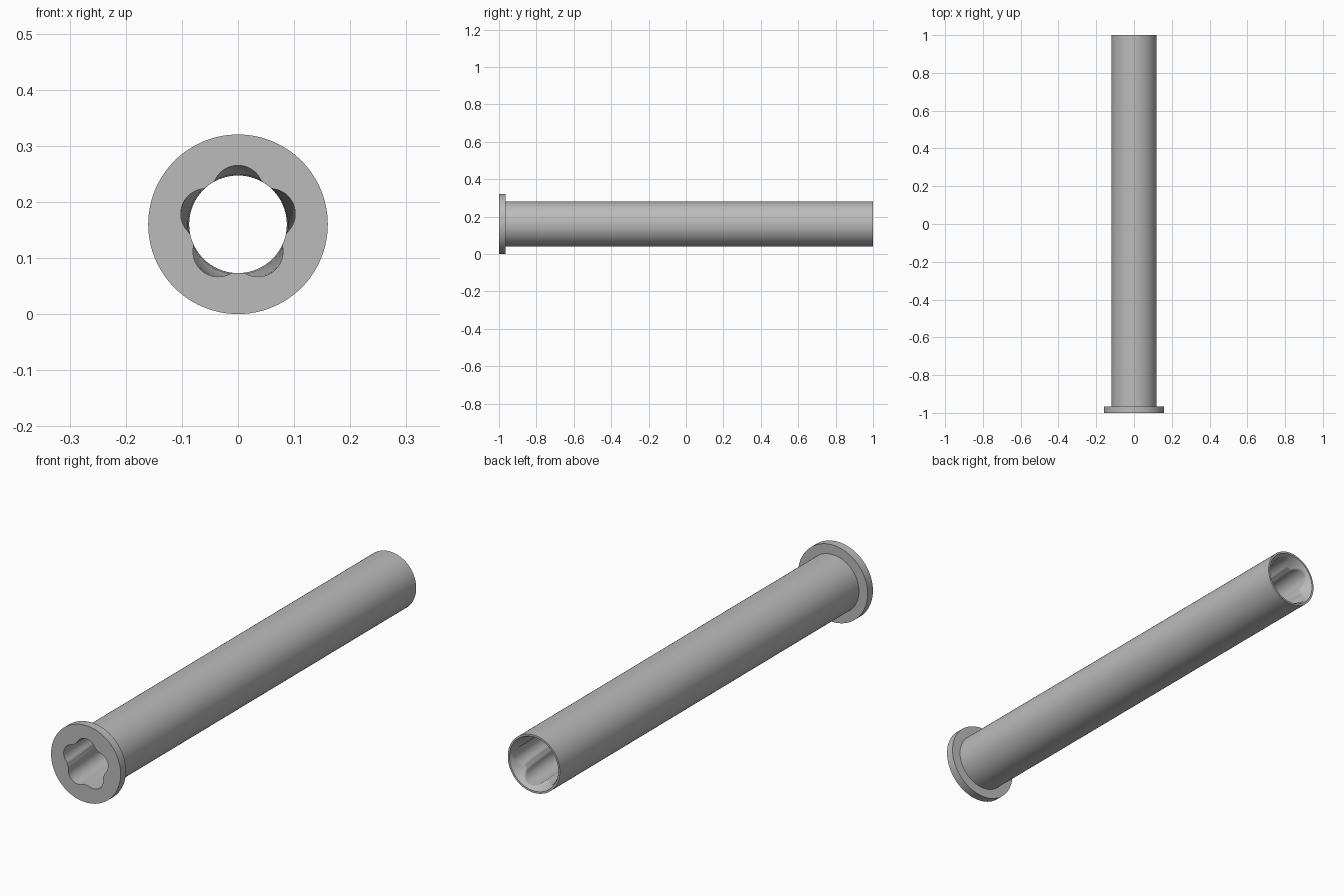
import bpy, bmesh
from math import sin, cos, pi, sqrt

if "Cube" in bpy.data.objects:
    bpy.data.objects.remove(bpy.data.objects["Cube"], do_unlink=True)

SEGMENTS = 120
AXIS_Z = 0.16
TUBE_R, FLANGE_R = 0.12, 0.16
FLANGE_BACK = -0.965
LAND_R = 0.087                       # bore between the grooves
GROOVE_OFFSET, GROOVE_R = 0.06, 0.045
MOUTH_R, MOUTH_DEPTH = 0.112, 0.05
TWIST = -pi / 2                      # grooves turn a quarter over the length

grey = bpy.data.materials.new("steel_grey")
grey.use_nodes = True
colour = (0.5, 0.5, 0.5, 1)
grey.diffuse_color = colour
grey.node_tree.nodes["Principled BSDF"].inputs["Base Color"].default_value = colour


def bore_radius(angle, y):
    """Five round grooves joined to a round bore, opened by a cone at the back."""
    step = 2 * pi / 5
    a = (angle - pi / 2 + step / 2) % step - step / 2
    reach = GROOVE_R ** 2 - (GROOVE_OFFSET * sin(a)) ** 2
    groove = GROOVE_OFFSET * cos(a) + sqrt(reach) if reach > 0 else 0
    cone = MOUTH_R - (1 - y) / MOUTH_DEPTH * (MOUTH_R - LAND_R)
    return max(LAND_R, groove, cone)


def add_ring(bm, y, twist, radius):
    ring = []
    for i in range(SEGMENTS):
        a = 2 * pi * i / SEGMENTS
        r = radius(a, y)
        ring.append(bm.verts.new((r * cos(a + twist), y, AXIS_Z + r * sin(a + twist))))
    return ring


def bridge(bm, first, second, shift=0):
    n = SEGMENTS
    for i in range(n):
        j = i + shift
        bm.faces.new((first[i], first[(i + 1) % n], second[(j + 1) % n], second[j % n]))


bm = bmesh.new()

# Twisted bore, with closer rings where the grooves run out into the mouth
cone_start = 1 - MOUTH_DEPTH
stations = [-1 + (cone_start + 1) * i / 50 for i in range(50)]
stations += [cone_start + MOUTH_DEPTH * i / 10 for i in range(11)]
rings = [add_ring(bm, y, TWIST * (y + 1) / 2, bore_radius) for y in stations]

# Outside of the tube and the front flange
for y, r in ((1, TUBE_R), (FLANGE_BACK, TUBE_R), (FLANGE_BACK, FLANGE_R), (-1, FLANGE_R)):
    rings.append(add_ring(bm, y, TWIST, lambda a, y, r=r: r))

for first, second in zip(rings, rings[1:]):
    bridge(bm, first, second)

# Flat front face, matched back to the untwisted start of the bore
bridge(bm, rings[-1], rings[0], round(SEGMENTS * TWIST / (2 * pi)))
bmesh.ops.recalc_face_normals(bm, faces=bm.faces)

mesh = bpy.data.meshes.new("flanged_tube")
bm.to_mesh(mesh)
bm.free()
mesh.materials.append(grey)
tube = bpy.data.objects.new("flanged_tube", mesh)
bpy.context.collection.objects.link(tube)

bpy.ops.object.select_all(action="DESELECT")
tube.select_set(True)
bpy.context.view_layer.objects.active = tube
bpy.ops.object.shade_smooth_by_angle(angle=pi / 7)
